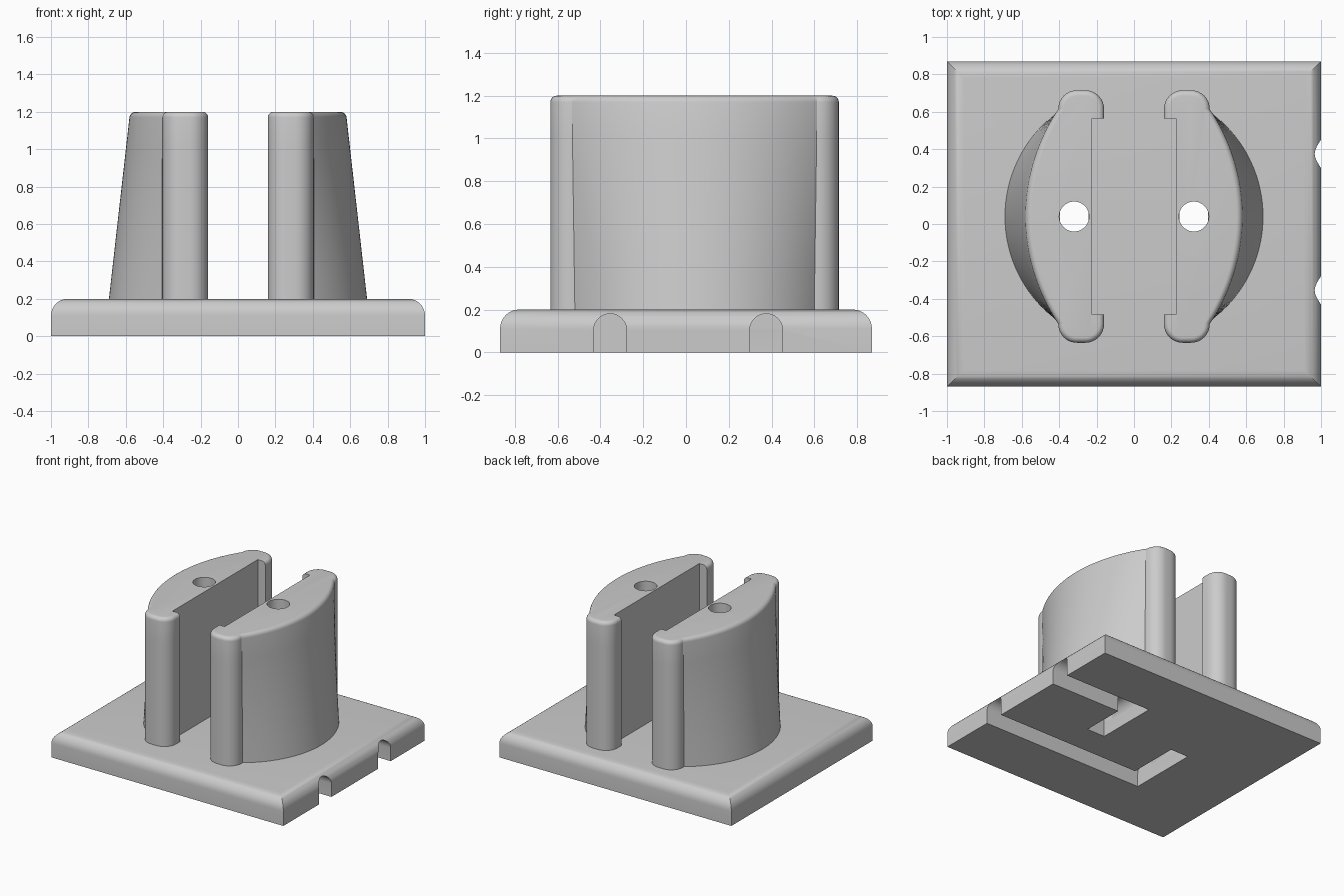
import bpy, bmesh, math
from mathutils import Vector

if "Cube" in bpy.data.objects:
    bpy.data.objects.remove(bpy.data.objects["Cube"])

CY = 0.04            # towers and holes are centred slightly behind the middle
HOLE_X, HOLE_R = 0.32, 0.08
GROOVE_W, GROOVE_H = 0.155, 0.18

grey = bpy.data.materials.new("grey plastic")
grey.diffuse_color = (0.6, 0.6, 0.6, 1)
grey.use_nodes = True
grey.node_tree.nodes["Principled BSDF"].inputs["Base Color"].default_value = grey.diffuse_color


def make_object(name, bm):
    bmesh.ops.recalc_face_normals(bm, faces=bm.faces)
    mesh = bpy.data.meshes.new(name)
    bm.to_mesh(mesh)
    bm.free()
    mesh.materials.append(grey)
    ob = bpy.data.objects.new(name, mesh)
    bpy.context.collection.objects.link(ob)
    return ob


def loft(name, rings):
    """Closed solid through matching rings of points."""
    bm = bmesh.new()
    loops = [[bm.verts.new(p) for p in ring] for ring in rings]
    n = len(loops[0])
    for a, b in zip(loops, loops[1:]):
        for i in range(n):
            j = (i + 1) % n
            bm.faces.new((a[i], a[j], b[j], b[i]))
    bm.faces.new(loops[0])
    bm.faces.new(loops[-1])
    return make_object(name, bm)


def activate(ob):
    bpy.ops.object.select_all(action='DESELECT')
    ob.select_set(True)
    bpy.context.view_layer.objects.active = ob


def cut(ob, cutter):
    mod = ob.modifiers.new("cut", 'BOOLEAN')
    mod.operation, mod.solver, mod.object = 'DIFFERENCE', 'EXACT', cutter
    activate(ob)
    bpy.ops.object.modifier_apply(modifier=mod.name)


def tower_outline(d, bulge, half_chord):
    """Right tower section, inset by d on its rounded outer sides."""
    x0, x1, y1, r = 0.16 + d, 0.405 - d, 0.675 - d, 0.10 - d
    half = []            # slot side to outer side, around the back column
    half += [(0.225, 0.525), (x0, 0.525)]
    for cx, start in ((x0 + r, math.pi), (x1 - r, math.pi / 2)):
        for i in range(9):
            a = start - i * math.pi / 16
            half.append((cx + r * math.cos(a), y1 - r + r * math.sin(a)))
    radius = (half_chord ** 2 + bulge ** 2) / (2 * bulge)
    sweep = math.asin(half_chord / radius)
    arc = []
    for i in range(49):
        a = sweep * (1 - i / 24)
        arc.append((x1 + bulge - radius + radius * math.cos(a), radius * math.sin(a)))
    return half + arc + [(x, -y) for x, y in reversed(half)]


def make_tower(name, side):
    levels = [(0.2 + 0.97 * i / 6, 0) for i in range(7)]
    levels += [(1.17 + 0.03 * math.sin(a), 0.03 * (1 - math.cos(a)))
               for a in (math.pi * k / 12 for k in range(1, 7))]
    rings = []
    for z, d in levels:
        t = z - 0.2
        outline = tower_outline(d, 0.285 - 0.113 * t, 0.56 + 0.014 * t)
        rings.append([(side * x, CY + y, z) for x, y in outline])
    return loft(name, rings)


def groove(start, end):
    """Arch-topped tunnel cutter between two floor points."""
    a, b = Vector((*start, 0)), Vector((*end, 0))
    across = (b - a).normalized().cross(Vector((0, 0, 1)))
    r = GROOVE_W / 2
    profile = [(-r, -0.1), (r, -0.1)]
    profile += [(r * math.cos(math.pi * i / 16), GROOVE_H - r + r * math.sin(math.pi * i / 16))
                for i in range(17)]
    return loft("groove_cutter", [[p + across * u + Vector((0, 0, v)) for u, v in profile]
                                  for p in (a, b)])


# base plate with rounded top edges
bm = bmesh.new()
bmesh.ops.create_cube(bm, size=1)
for v in bm.verts:
    v.co = (v.co.x * 2, v.co.y * 1.74, (v.co.z + 0.5) * 0.2)
top_edges = [e for e in bm.edges if all(v.co.z > 0.1 for v in e.verts)]
bmesh.ops.bevel(bm, geom=top_edges, offset=0.09, segments=8, profile=0.5, affect='EDGES')
base = make_object("base_plate", bm)

# two towers with a slot between them
towers = [make_tower("right_tower", 1), make_tower("left_tower", -1)]

# wire grooves under the base: each runs in from the right edge, then turns to a hole
cutters = []
r = GROOVE_W / 2
for gy, hx, turn in ((0.375, HOLE_X, -1), (-0.355, -HOLE_X, 1)):
    cutters.append(groove((1.2, gy), (hx - r, gy)))
    cutters.append(groove((hx, gy - turn * r), (hx, CY + turn * HOLE_R)))
for c in cutters:
    cut(base, c)

# vertical wire holes
for tower, hx in zip(towers, (HOLE_X, -HOLE_X)):
    ring = [(hx + HOLE_R * math.cos(math.tau * i / 40), CY + HOLE_R * math.sin(math.tau * i / 40))
            for i in range(40)]
    hole = loft("hole_cutter", [[(x, y, z) for x, y in ring] for z in (0.11, 1.4)])
    cut(tower, hole)
    cut(base, hole)
    cutters.append(hole)

for c in cutters:
    bpy.data.objects.remove(c, do_unlink=True)

for ob in [base] + towers:
    activate(ob)
    bpy.ops.object.shade_smooth_by_angle(angle=math.radians(30))
